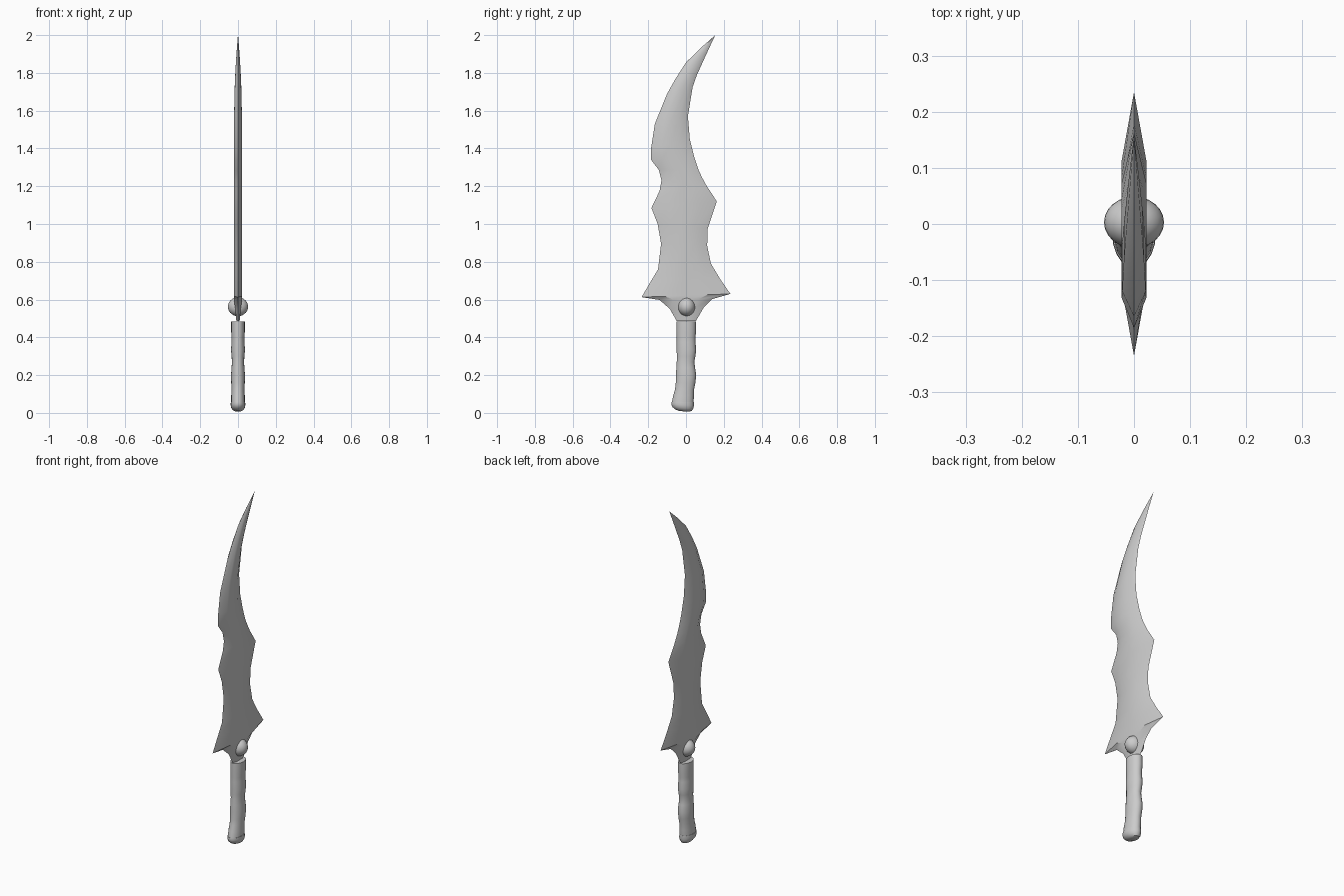
import bpy, bmesh
from math import sin, cos, pi, radians

cube = bpy.data.objects.get("Cube")
if cube:
    bpy.data.objects.remove(cube)

grey = bpy.data.materials.new("plain grey")
grey.use_nodes = True
grey.diffuse_color = (0.6, 0.6, 0.6, 1)
grey.node_tree.nodes["Principled BSDF"].inputs["Base Color"].default_value = (0.6, 0.6, 0.6, 1)


def finish(name, bm, angle=35):
    bmesh.ops.remove_doubles(bm, verts=bm.verts, dist=0.0005)
    bmesh.ops.recalc_face_normals(bm, faces=bm.faces)
    me = bpy.data.meshes.new(name)
    bm.to_mesh(me)
    bm.free()
    me.materials.append(grey)
    ob = bpy.data.objects.new(name, me)
    bpy.context.collection.objects.link(ob)
    bpy.ops.object.select_all(action='DESELECT')
    ob.select_set(True)
    bpy.context.view_layer.objects.active = ob
    bpy.ops.object.shade_smooth_by_angle(angle=radians(angle))
    return ob


def loft(name, rings):
    """Skin a list of equal-length point rings and cap both ends."""
    bm = bmesh.new()
    rows = [[bm.verts.new(p) for p in ring] for ring in rings]
    n = len(rows[0])
    for a, b in zip(rows, rows[1:]):
        for i in range(n):
            j = (i + 1) % n
            bm.faces.new((a[i], a[j], b[j], b[i]))
    bm.faces.new(rows[0])
    bm.faces.new(rows[-1])
    return finish(name, bm)


# Blade: front edge y, z, back edge y, z, half thickness
blade_rows = [
    (-.05, .487, .053, .487, .009), (-.085, .55, .095, .56, .014),
    (-.14, .598, .14, .603, .022), (-.235, .613, .235, .63, .022),
    (-.19, .69, .18, .71, .022), (-.148, .76, .132, .79, .022),
    (-.132, .895, .112, .885, .022), (-.15, 1.0, .115, .975, .022),
    (-.183, 1.085, .163, 1.12, .022), (-.14, 1.175, .11, 1.2, .022),
    (-.13, 1.23, .083, 1.25, .022), (-.143, 1.285, .065, 1.29, .022),
    (-.185, 1.34, .042, 1.36, .022), (-.185, 1.40, .02, 1.45, .022),
    (-.165, 1.53, .01, 1.57, .021), (-.10, 1.69, .035, 1.725, .018),
    (-.055, 1.77, .058, 1.79, .015), (0, 1.855, .09, 1.86, .011),
    (.07, 1.925, .122, 1.93, .006), (.154, 1.999, .155, 2.0, .0005),
]
section = [(0, 0), (.26, 1), (.5, 1), (.74, 1), (1, 0), (.74, -1), (.5, -1), (.26, -1)]
loft("blade", [[(s * t, yf + (yb - yf) * f, zf + (zb - zf) * f) for f, s in section]
               for yf, zf, yb, zb, t in blade_rows])


def oval_ring(yf, yb, hx, z, tilt=0):
    ring = []
    for i in range(20):
        a = 2 * pi * i / 20
        y = (yb - yf) / 2 * sin(a)
        ring.append((hx * cos(a), (yf + yb) / 2 + y, z + tilt * y))
    return ring


# Grip with finger swells: front y, back y, half width, height
grip_rows = [
    (-.074, .040, .036, .058), (-.068, .042, .036, .09), (-.058, .043, .034, .125),
    (-.054, .050, .036, .16), (-.053, .054, .037, .20), (-.051, .048, .034, .24),
    (-.049, .044, .032, .27), (-.048, .050, .034, .30), (-.050, .054, .037, .335),
    (-.049, .050, .034, .375), (-.049, .050, .034, .40), (-.050, .053, .036, .43),
    (-.050, .053, .036, .485),
]
loft("grip", [oval_ring(*r) for r in grip_rows])

# Rounded end cap, slightly tilted
cap_rows = [
    (-.035, .015, .014, .008), (-.056, .030, .027, .014), (-.072, .038, .036, .027),
    (-.078, .042, .039, .042), (-.076, .041, .038, .058),
]
loft("pommel", [oval_ring(*r, tilt=-.08 if r[3] < .05 else 0) for r in cap_rows])

# Round boss running through the blade base
bm = bmesh.new()
bmesh.ops.create_uvsphere(bm, u_segments=24, v_segments=14, radius=.05)
bmesh.ops.scale(bm, vec=(1.07, .92, 1), verts=bm.verts)
bmesh.ops.translate(bm, vec=(0, .003, .562), verts=bm.verts)
finish("boss", bm, 60)
